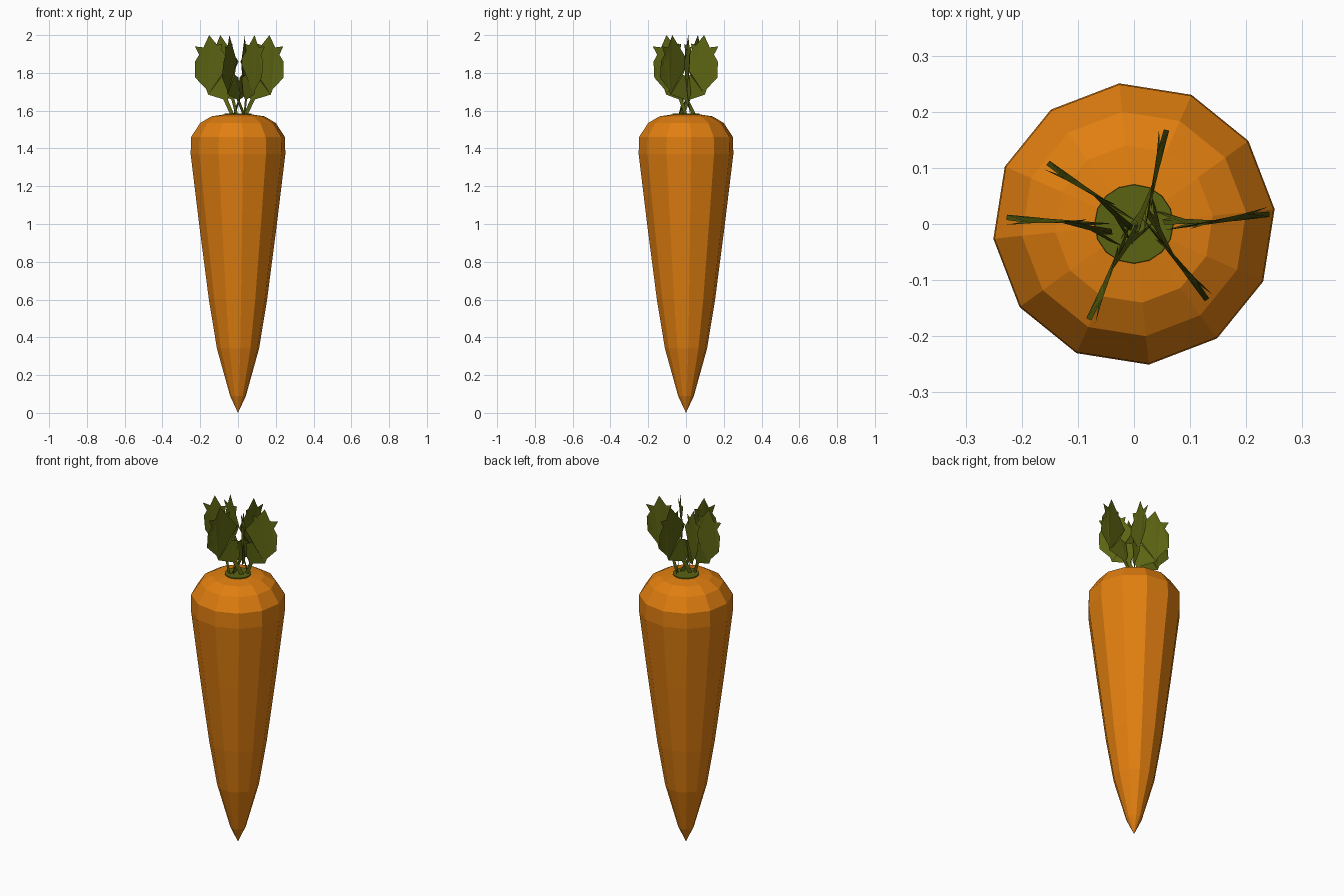
import bpy, bmesh, math

if "Cube" in bpy.data.objects:
    bpy.data.objects.remove(bpy.data.objects["Cube"])


def material(name, rgb):
    m = bpy.data.materials.new(name)
    m.diffuse_color = (*rgb, 1)
    m.use_nodes = True
    m.node_tree.nodes["Principled BSDF"].inputs["Base Color"].default_value = m.diffuse_color
    return m


orange = material("carrot orange", (0.75, 0.21, 0.005))
green = material("leaf green", (0.105, 0.125, 0.006))


def add_object(name, bm, mat):
    mesh = bpy.data.meshes.new(name)
    bm.to_mesh(mesh)
    bm.free()
    mesh.materials.append(mat)
    ob = bpy.data.objects.new(name, mesh)
    bpy.context.collection.objects.link(ob)
    return ob


def lathe(bm, profile, sides, offset):
    rings = []
    for r, z in profile:
        rings.append([bm.verts.new((r * math.cos(offset + math.tau * i / sides),
                                    r * math.sin(offset + math.tau * i / sides), z))
                      for i in range(sides)])
    for a, b in zip(rings, rings[1:]):
        for i in range(sides):
            j = (i + 1) % sides
            bm.faces.new((a[i], a[j], b[j], b[i]))
    bm.faces.new(rings[-1])
    bm.faces.new(rings[0][::-1])
    bmesh.ops.remove_doubles(bm, verts=bm.verts[:], dist=0.0005)


# Root: twelve-sided tapered body with a rounded shoulder
root = [(0.0002, 0.0), (0.042, 0.09), (0.112, 0.34), (0.155, 0.6), (0.207, 1.0),
        (0.252, 1.37), (0.25, 1.46), (0.201, 1.535), (0.141, 1.57), (0.06, 1.582)]
bm = bmesh.new()
lathe(bm, root, 12, math.radians(6))
add_object("carrot_root", bm, orange)

# Crown: small green disc that the leaves grow from
bm = bmesh.new()
lathe(bm, [(0.072, 1.57), (0.070, 1.586)], 16, 0)
add_object("leaf_crown", bm, green)

# Leaf outline as (distance along the leaf's plane, height)
OUTLINE = [(0.028, 1.57), (0.05, 1.57), (0.092, 1.66), (0.174, 1.685), (0.185, 1.715),
           (0.243, 1.775), (0.2, 1.78), (0.243, 1.86), (0.205, 1.865), (0.243, 1.94),
           (0.198, 1.935), (0.168, 2.0), (0.148, 1.94), (0.1, 1.955), (0.115, 1.87),
           (0.055, 1.86), (0.095, 1.79), (0.055, 1.775), (0.085, 1.73), (0.052, 1.69),
           (0.068, 1.66)]


def leaf(name, x, y, degrees, shift):
    """Jagged upright leaf in a radial plane, twisted slightly about its middle."""
    a = math.radians(degrees)
    bm = bmesh.new()
    bm.faces.new([bm.verts.new((r, 0, z)) for r, z in OUTLINE])
    bmesh.ops.triangulate(bm, faces=bm.faces[:])
    for v in bm.verts:
        r, z = v.co.x, v.co.z
        side = 1.2 * (z - 1.8) * (r - 0.15)
        r += shift
        v.co = (x + r * math.cos(a) - side * math.sin(a),
                y + r * math.sin(a) + side * math.cos(a), z)
    add_object(name, bm, green)


# Leaves: two outer ones left and right, four closer to the centre
for i, args in enumerate([(0, -0.01, 6, 0.0), (0.015, 0, 75, -0.07),
                          (0, 0, 144, -0.055), (0, -0.01, 174, -0.015),
                          (0, 0, 244, -0.055), (0.015, 0.02, 306, -0.05)]):
    leaf(f"leaf_{i + 1}", *args)
